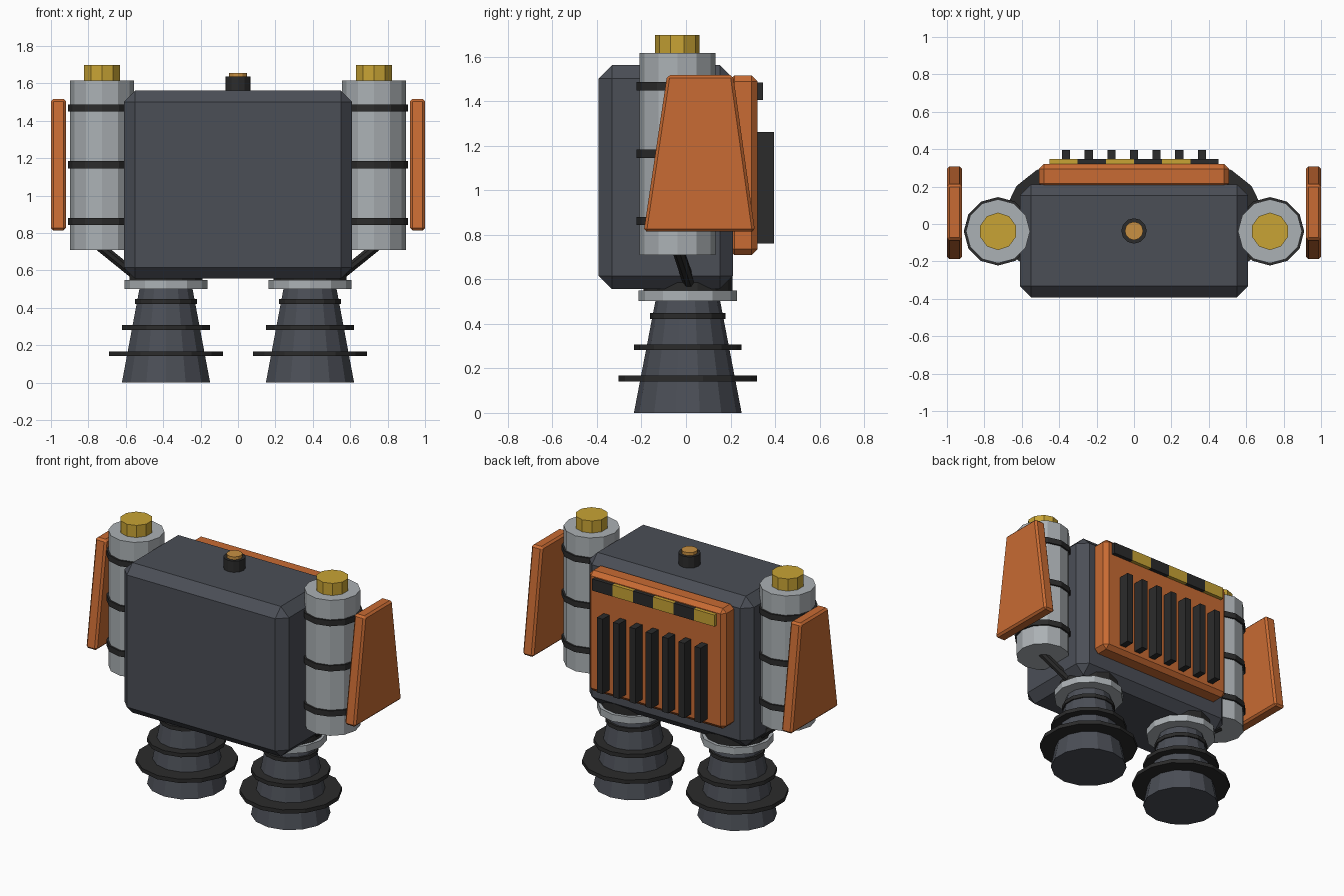
import bpy, bmesh
from mathutils import Vector

cube = bpy.data.objects.get("Cube")
if cube:
    bpy.data.objects.remove(cube, do_unlink=True)


def material(name, rgb):
    m = bpy.data.materials.new(name)
    m.use_nodes = True
    m.diffuse_color = (*rgb, 1)
    m.node_tree.nodes["Principled BSDF"].inputs["Base Color"].default_value = (*rgb, 1)
    return m


SLATE = material("slate_grey", (0.07, 0.077, 0.094))
ORANGE = material("orange", (0.58, 0.147, 0.033))
SILVER = material("silver", (0.41, 0.44, 0.46))
GOLD = material("gold_yellow", (0.58, 0.37, 0.035))
BLACK = material("rubber_black", (0.024, 0.024, 0.024))
COPPER = material("copper", (0.58, 0.28, 0.055))


def finish(bm, name, mat, bevel=0):
    if bevel:
        bmesh.ops.bevel(bm, geom=bm.edges[:], offset=bevel, segments=1,
                        affect='EDGES', clamp_overlap=True)
    bmesh.ops.recalc_face_normals(bm, faces=bm.faces[:])
    mesh = bpy.data.meshes.new(name)
    bm.to_mesh(mesh)
    bm.free()
    mesh.materials.append(mat)
    ob = bpy.data.objects.new(name, mesh)
    bpy.context.collection.objects.link(ob)
    return ob


def box(name, lo, hi, mat, bevel=0):
    lo, hi = Vector(lo), Vector(hi)
    bm = bmesh.new()
    bmesh.ops.create_cube(bm, size=1)
    bmesh.ops.scale(bm, vec=hi - lo, verts=bm.verts)
    bmesh.ops.translate(bm, vec=(lo + hi) / 2, verts=bm.verts)
    return finish(bm, name, mat, bevel)


def cone(name, a, b, r1, r2, sides, mat):
    """Capped cone from point a (radius r1) to point b (radius r2)."""
    a, b = Vector(a), Vector(b)
    bm = bmesh.new()
    bmesh.ops.create_cone(bm, cap_ends=True, segments=sides, radius1=r1,
                          radius2=r2, depth=(b - a).length)
    ob = finish(bm, name, mat)
    ob.location = (a + b) / 2
    ob.rotation_euler = Vector((0, 0, 1)).rotation_difference(b - a).to_euler()
    return ob


def drum(name, x, y, z0, z1, r, sides, mat):
    return cone(name, (x, y, z0), (x, y, z1), r, r, sides, mat)


# Main pack
box("pack_body", (-0.61, -0.392, 0.556), (0.61, 0.212, 1.562), SLATE, 0.06)
drum("top_knob", 0, -0.037, 1.54, 1.637, 0.068, 12, BLACK)
drum("top_button", 0, -0.037, 1.63, 1.657, 0.049, 12, COPPER)

# Back panel with cooling fins and hazard strip
box("back_panel", (-0.507, 0.19, 0.709), (0.507, 0.322, 1.516), ORANGE, 0.027)
for i in range(7):
    x = (i - 3) * 0.121
    box(f"cooling_fin_{i + 1}", (x - 0.022, 0.3, 0.76), (x + 0.022, 0.395, 1.262), BLACK)
for i in range(6):
    x = (i - 3) * 0.151
    box(f"hazard_stripe_{i + 1}", (x, 0.31, 1.406), (x + 0.151, 0.347, 1.484),
        BLACK if i % 2 else GOLD)

for side, s in (("left", 1), ("right", -1)):
    # Fuel tank with straps and cap
    tx, ty = s * 0.727, -0.039
    drum(f"{side}_tank", tx, ty, 0.709, 1.617, 0.171, 12, SILVER)
    drum(f"{side}_tank_cap", tx, ty, 1.6, 1.698, 0.1, 10, GOLD)
    for i in range(3):
        z = 0.862 + i * 0.303
        drum(f"{side}_tank_strap_{i + 1}", tx, ty, z - 0.019, z + 0.019, 0.183, 12, BLACK)

    # Strut from tank to pack
    cone(f"{side}_tank_strut", (s * 0.76, -0.04, 0.745), (s * 0.5, 0.03, 0.535),
         0.027, 0.027, 8, BLACK)

    # Thruster nozzle
    nx, ny = s * 0.385, 0.008
    cone(f"{side}_nozzle", (nx, ny, 0), (nx, ny, 0.51), 0.242, 0.144, 14, SLATE)
    drum(f"{side}_nozzle_flange", nx, ny, 0.502, 0.549, 0.222, 12, SILVER)
    drum(f"{side}_nozzle_collar", nx, ny, 0.53, 0.62, 0.2, 14, BLACK)
    for i, r in enumerate((0.312, 0.242, 0.17)):
        z = 0.155 + i * 0.14
        drum(f"{side}_nozzle_ring_{i + 1}", nx, ny, z - 0.013, z + 0.013, r, 14, BLACK)

    # Tapered side plate
    bm = bmesh.new()
    outline = ((-0.19, 0.814), (0.31, 0.814), (0.212, 1.517), (-0.085, 1.517))
    face = bm.faces.new([bm.verts.new((s * 0.92, y, z)) for y, z in outline])
    ext = bmesh.ops.extrude_face_region(bm, geom=[face])
    bmesh.ops.translate(bm, vec=(s * 0.08, 0, 0),
                        verts=[v for v in ext["geom"] if isinstance(v, bmesh.types.BMVert)])
    bmesh.ops.recalc_face_normals(bm, faces=bm.faces[:])
    finish(bm, f"{side}_side_plate", ORANGE, 0.013)
